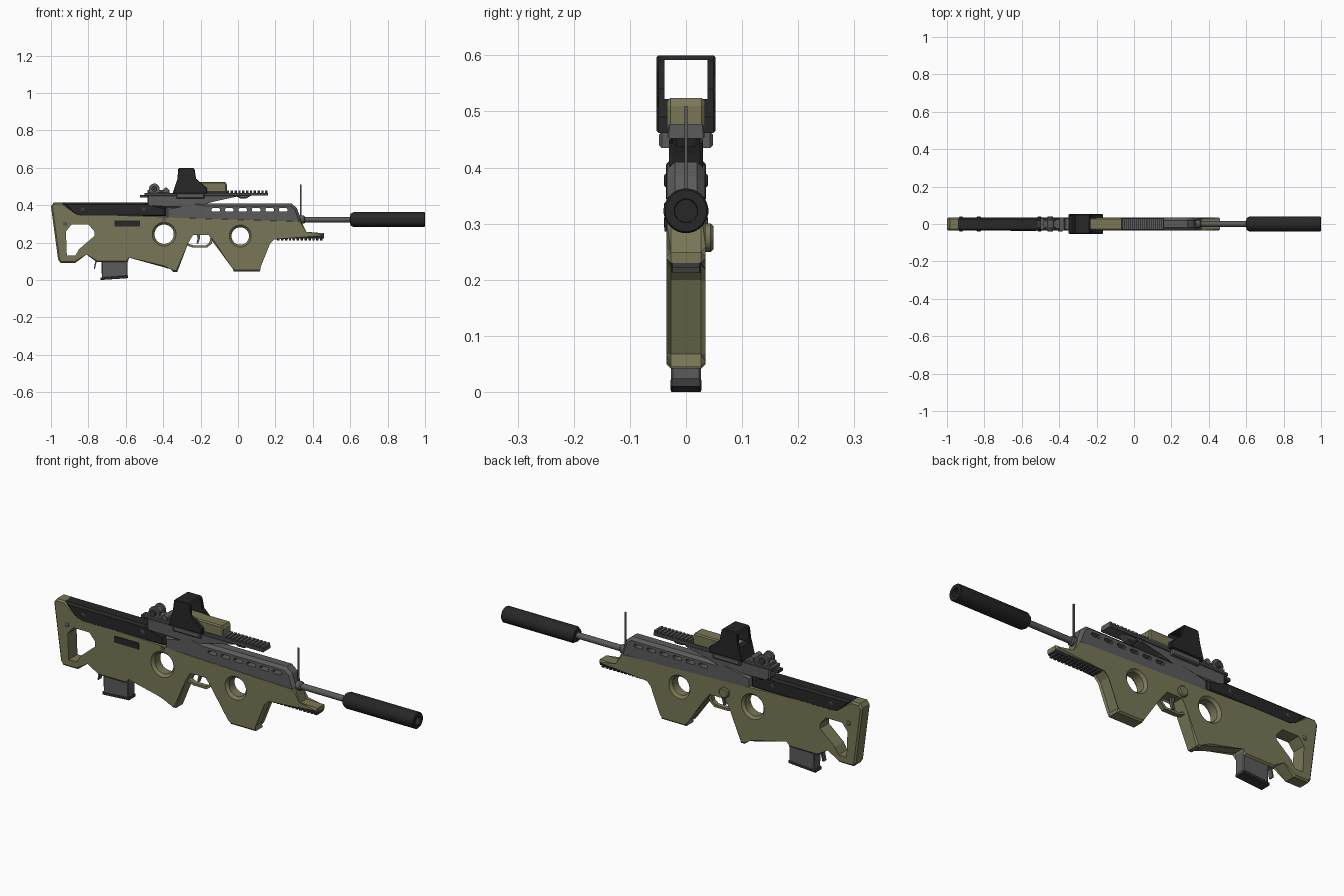
import bpy, bmesh, math
from mathutils import Matrix, Vector

if "Cube" in bpy.data.objects:
    bpy.data.objects.remove(bpy.data.objects["Cube"])


def material(name, r, g, b):
    m = bpy.data.materials.new(name)
    m.diffuse_color = (r, g, b, 1)
    m.use_nodes = True
    m.node_tree.nodes["Principled BSDF"].inputs["Base Color"].default_value = m.diffuse_color
    return m


GREEN = material("olive_green", 0.19, 0.185, 0.095)
GRAY = material("metal_gray", 0.105, 0.105, 0.105)
DARK = material("dark_gray", 0.045, 0.045, 0.045)
BLACK = material("soft_black", 0.02, 0.02, 0.02)


def finish(name, bm, mat, smooth=False):
    bmesh.ops.recalc_face_normals(bm, faces=bm.faces)
    me = bpy.data.meshes.new(name)
    bm.to_mesh(me)
    bm.free()
    ob = bpy.data.objects.new(name, me)
    bpy.context.collection.objects.link(ob)
    if mat:
        me.materials.append(mat)
    if smooth:
        bpy.ops.object.select_all(action='DESELECT')
        ob.select_set(True)
        bpy.context.view_layer.objects.active = ob
        bpy.ops.object.shade_smooth_by_angle(angle=math.radians(35))
    return ob


def prism(name, pts, half, mat, bevel=0.0, y=0.0):
    """Side profile (x, z) extruded across y, with chamfered rims."""
    bm = bmesh.new()
    a = [bm.verts.new((x, y - half, z)) for x, z in pts]
    b = [bm.verts.new((x, y + half, z)) for x, z in pts]
    bm.faces.new(a)
    bm.faces.new(b[::-1])
    n = len(pts)
    for i in range(n):
        j = (i + 1) % n
        bm.faces.new((a[i], b[i], b[j], a[j]))
    if bevel:
        rims = [e for e in bm.edges if abs(e.verts[0].co.y - e.verts[1].co.y) < 1e-6]
        bmesh.ops.bevel(bm, geom=rims, offset=bevel, segments=1, affect='EDGES', clamp_overlap=True)
    return finish(name, bm, mat)


def box(name, x0, x1, half, z0, z1, mat, bevel=0.0, y=0.0):
    return prism(name, [(x0, z0), (x1, z0), (x1, z1), (x0, z1)], half, mat, bevel, y)


def lathe(name, prof, centre, axis, mat, sides=24):
    """Profile of (distance along axis, radius) turned about the x or y axis."""
    bm = bmesh.new()
    rings = []
    for t, r in prof:
        ring = []
        for k in range(sides):
            a = 2 * math.pi * (k + 0.5) / sides
            u, v = r * math.cos(a), r * math.sin(a)
            off = Vector((t, u, v)) if axis == 'x' else Vector((u, t, v))
            ring.append(bm.verts.new(Vector(centre) + off))
        rings.append(ring)
    for p, q in zip(rings, rings[1:]):
        for k in range(sides):
            m = (k + 1) % sides
            bm.faces.new((p[k], p[m], q[m], q[k]))
    bm.faces.new(rings[0])
    bm.faces.new(rings[-1])
    return finish(name, bm, mat, True)


def cut(ob, cutters):
    """Subtract the cutters, bake the result and remove them."""
    for c in cutters:
        m = ob.modifiers.new("cut", 'BOOLEAN')
        m.operation, m.solver, m.object = 'DIFFERENCE', 'EXACT', c
        c.hide_render = True
    dg = bpy.context.evaluated_depsgraph_get()
    me = bpy.data.meshes.new_from_object(ob.evaluated_get(dg))
    ob.modifiers.clear()
    ob.data = me
    for c in cutters:
        bpy.data.objects.remove(c)


# Green body: stock, grip, fore grip and handguard in one profile
body = prism("body", [
    (-1.0, .395), (-.985, .415), (-.94, .415), (-.87, .345), (-.39, .345), (-.35, .325),
    (.335, .32), (.36, .25), (.46, .25), (.46, .23), (.19, .225), (.165, .20),
    (.112, .068), (.118, .045), (-.022, .045), (-.022, .065), (-.135, .205), (-.15, .25),
    (-.245, .25), (-.265, .2), (-.325, .042), (-.345, .042), (-.355, .065), (-.395, .068),
    (-.59, .13), (-.59, .095), (-.755, .095), (-.81, .147), (-.87, .092), (-.95, .092),
    (-.962, .11)], .035, GREEN, .008)
stock_hole = prism("stock_cut", [(-.92, .26), (-.89, .297), (-.80, .297), (-.768, .26), (-.768, .235),
                                 (-.85, .165), (-.87, .13), (-.915, .13)], .1, None)


def ring_cut(x, z, r):
    return lathe("ring_cut", [(-.05, r + .026), (-.022, r), (.022, r), (.05, r + .026)],
                 (x, 0, z), 'y', None, 20)


cut(body, [stock_hole, ring_cut(-.395, .245, .052), ring_cut(.012, .235, .047)])

# Trigger guard and trigger
prism("trigger_guard", [(-.29, .19), (-.24, .173), (-.165, .173), (-.14, .195), (-.13, .24),
                        (-.145, .24), (-.153, .2), (-.172, .184), (-.235, .184), (-.28, .2)], .012, GREEN)
prism("trigger", [(-.225, .255), (-.205, .255), (-.203, .225), (-.212, .195), (-.222, .195),
                  (-.215, .225)], .007, GRAY)

# Magazine and its catch
prism("magazine", [(-.73, .12), (-.59, .12), (-.59, .02), (-.728, .01)], .027, GRAY, .004)
prism("magazine_foot", [(-.735, .0), (-.587, .01), (-.587, .024), (-.735, .014)], .028, DARK, .003)
prism("magazine_catch", [(-.755, .1), (-.765, .06), (-.771, .06), (-.763, .1)], .012, GRAY)

# Black cheek rest
prism("cheek_rest", [(-.945, .415), (-.49, .415), (-.475, .39), (-.385, .39), (-.385, .338),
                     (-.84, .335), (-.872, .345)], .036, BLACK, .01)

# Ejection port on the front side, knob on the back side
box("ejection_port", -.66, -.525, .004, .286, .318, BLACK, y=-.0345)
lathe("selector_knob", [(.025, .026), (.044, .026), (.049, .021)], (-.24, 0, .275), 'y', GREEN, 16)
lathe("selector_pin", [(-.039, .012), (.03, .012)], (-.395, 0, .325), 'y', GRAY, 12)

# Screws passing through both sides
for i, (x, z, m) in enumerate([(-.83, .377, DARK), (-.505, .377, DARK), (-.925, .302, GRAY)]):
    lathe(f"screw_{i}", [(-.039, .009), (-.037, .012), (.037, .012), (.039, .009)], (x, 0, z), 'y', m, 12)

# Gray receiver with open vent slots
receiver = prism("receiver", [(-.388, .30), (-.388, .392), (-.23, .392), (-.18, .41), (.285, .41),
                              (.315, .385), (.338, .32), (.338, .30)], .034, GRAY, .014)
slots = []
for i in range(6):
    x = -.142 + i * .072
    slots.append(prism("slot_cut", [(x, .37), (x + .006, .366), (x + .042, .366), (x + .047, .37),
                                    (x + .047, .379), (x + .041, .384), (x + .005, .384), (x, .379)], .1, None))
cut(receiver, slots)

# Carry handle and its sight rail
prism("handle", [(-.485, .39), (-.485, .455), (.03, .455), (-.02, .443), (-.13, .425), (-.18, .405),
                 (-.22, .385)], .03, GRAY, .006)
prism("handle_tip", [(-.03, .457), (.08, .457), (.045, .437), (.01, .437)], .02, GRAY, .004)
box("sight_rail", -.50, .16, .033, .452, .466, GRAY, .003)
box("rail_tail", -.525, -.48, .018, .44, .454, DARK)
for i in range(11):
    box(f"rail_tooth_{i}", -.06 + i * .0205, -.047 + i * .0205, .032, .465, .478, GRAY, .003)

# Folded rear sight
box("rear_sight_base", -.485, -.365, .028, .464, .48, GRAY, .004)
for s in (-1, 1):
    lathe(f"rear_sight_ear_{s}", [(-.006, .029), (.006, .029)], (-.447, s * .022, .487), 'y', GRAY, 16)
    lathe(f"rear_sight_knob_{s}", [(-.008, .015), (.008, .015)], (-.447, s * .032, .487), 'y', DARK, 12)
lathe("rear_sight_drum", [(-.018, .018), (.018, .018)], (-.445, 0, .485), 'y', GRAY, 16)
lathe("rear_sight_pivot", [(-.034, .014), (.034, .014)], (-.385, 0, .48), 'y', GRAY, 12)

# Optical sight: black hood, green housing, clamp
hood = prism("sight_hood", [(-.35, .462), (-.32, .54), (-.32, .592), (-.312, .6), (-.24, .6),
                            (-.232, .592), (-.228, .54), (-.165, .49), (-.165, .462)], .053, BLACK, .004)
cut(hood, [box("window_cut", -.5, 0, .038, .522, .592, None)])
prism("sight_housing", [(-.30, .466), (-.06, .466), (-.06, .51), (-.068, .524), (-.30, .524)],
      .034, GREEN, .006)
box("sight_clamp", -.33, -.18, .048, .435, .464, GRAY, .005)

# Barrel, gas block, front sight and suppressor
lathe("barrel", [(.25, .015), (.62, .015)], (0, 0, .323), 'x', GRAY, 16)
lathe("barrel_collar", [(.32, .022), (.352, .022), (.358, .017)], (0, 0, .323), 'x', GRAY, 16)
box("front_sight", .331, .34, .003, .33, .51, GRAY)
lathe("suppressor", [(.60, .02), (.602, .032), (.617, .04), (.996, .04), (1.0, .037), (1.0, .021), (.95, .02)],
      (0, 0, .323), 'x', BLACK, 24)

# Lower accessory rail
box("lower_rail", .205, .46, .024, .222, .235, DARK)
for i in range(12):
    box(f"lower_rail_tooth_{i}", .209 + i * .0209, .222 + i * .0209, .026, .212, .226, DARK, .002)
